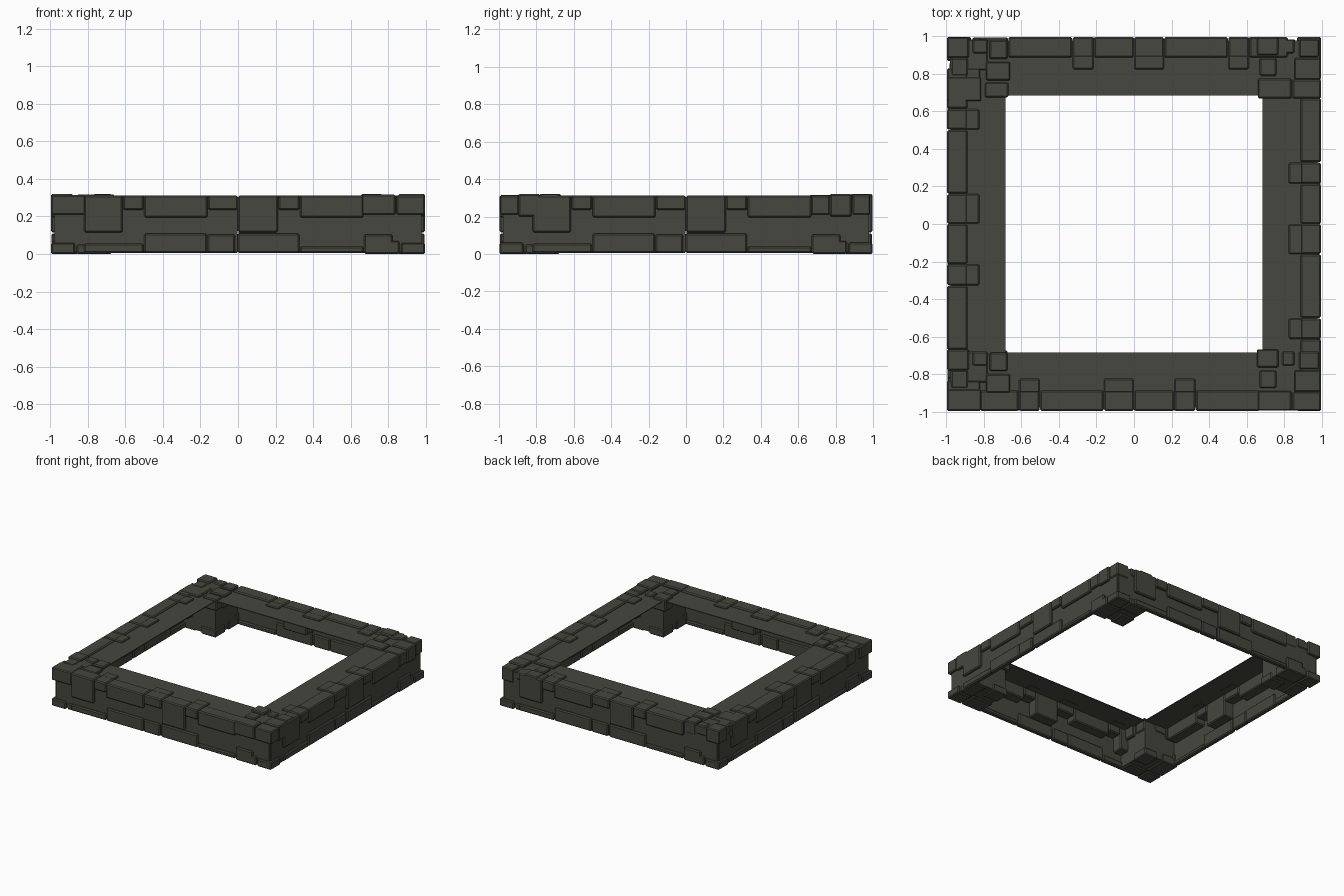
import bpy, bmesh, math
from mathutils import Matrix

stone = bpy.data.materials.new("dark olive stone")
stone.diffuse_color = (0.063, 0.063, 0.05, 1)
OUT = 0.997  # outermost stone face


def build(name, boxes, bevel=0.0):
    """One object from boxes (x0, x1, y0, y1, z0, z1, quarter_turns)."""
    bm = bmesh.new()
    for x0, x1, y0, y1, z0, z1, k in boxes:
        m = (Matrix.Rotation(k * math.pi / 2, 4, 'Z')
             @ Matrix.Translation(((x0 + x1) / 2, (y0 + y1) / 2, (z0 + z1) / 2))
             @ Matrix.Diagonal((x1 - x0, y1 - y0, z1 - z0, 1)))
        bmesh.ops.create_cube(bm, size=1, matrix=m)
    me = bpy.data.meshes.new(name)
    bm.to_mesh(me)
    bm.free()
    me.materials.append(stone)
    ob = bpy.data.objects.new(name, me)
    bpy.context.collection.objects.link(ob)
    if bevel:
        mod = ob.modifiers.new("chamfer", 'BEVEL')
        mod.width = bevel
        mod.segments = 1
    return ob


# thin top slab, four strips around the square opening
build("top_slab", [(-0.97, 0.685, -0.97, -0.685, 0.294, 0.3, k) for k in range(4)])

# thin outer walls, two panels per side with a hairline gap in the middle
build("outer_walls", [(a, b, -0.978, -0.97, 0.01, 0.3, k)
                      for k in range(4) for a, b in ((-0.968, -0.002), (0.002, 0.968))])

# upper course: x start, x end, bottom height
upper = [(-0.82, -0.615, 0.115), (-0.612, -0.503, 0.235), (-0.50, -0.162, 0.195),
         (-0.16, -0.001, 0.235), (0.001, 0.213, 0.115), (0.215, 0.327, 0.235),
         (0.33, 0.67, 0.195)]
build("upper_bricks", [(a, b, -OUT, -0.888, z, 0.312, k)
                       for k in range(4) for a, b, z in upper], 0.008)

# short bricks reach further over the top as thin tabs
tabs = [(-0.612, -0.503), (-0.16, -0.003), (0.215, 0.327)]
build("upper_brick_tabs", [(a, b, -0.90, -0.825, 0.293, 0.312, k)
                           for k in range(4) for a, b in tabs], 0.006)

# lower course, shallow: x start, x end, top height
lower = [(-0.82, -0.503, 0.055), (-0.50, -0.165, 0.11), (-0.162, -0.015, 0.105),
         (-0.003, 0.327, 0.11), (0.33, 0.67, 0.04), (0.672, 0.825, 0.105)]
build("lower_bricks", [(a, b, -0.995, -0.955, 0.006, z, k)
                       for k in range(4) for a, b, z in lower], 0.008)

# square corner posts
build("corner_posts", [(-0.972, -0.685, -0.972, -0.685, 0.012, 0.298, k) for k in range(4)])

# stone clusters on the corners: x0, x1, y0, y1, bottom, top
left = [(-OUT, -0.88, 0.885, 0.995, 0.21, 0.32), (-0.86, -0.78, 0.91, 0.985, 0.25, 0.316),
        (-0.77, -0.675, 0.88, 0.98, 0.22, 0.32), (-0.975, -0.885, 0.79, 0.885, 0.22, 0.314),
        (-0.79, -0.66, 0.765, 0.865, 0.21, 0.318),
        (-OUT, -0.815, 0.655, 0.785, 0.21, 0.314), (-OUT, -0.82, 0.76, 0.83, 0.21, 0.31),
        (-0.98, -0.78, 0.82, 0.985, 0.24, 0.308)]
right = [(0.655, 0.77, 0.90, OUT, 0.22, 0.32), (0.79, 0.855, 0.91, 0.985, 0.25, 0.312),
         (0.88, 0.987, 0.89, 0.985, 0.21, 0.318), (0.67, 0.76, 0.79, 0.885, 0.24, 0.314),
         (0.855, OUT, 0.77, 0.885, 0.20, 0.32), (0.66, 0.84, 0.67, 0.775, 0.21, 0.316),
         (0.845, OUT, 0.67, 0.77, 0.21, 0.312)]
tops = []
for x0, x1, y0, y1, z0, z1 in left + right:
    for dy in (0, -1.665):
        tops.append((x0, x1, max(y0 + dy, -OUT), y1 + dy, z0, z1, 0))
tops.append((-0.795, -0.67, 0.675, 0.755, 0.22, 0.312, 0))
build("corner_cap_stones", tops, 0.007)

# low stones round the foot of each corner
feet = [(-OUT, -0.87, -OUT, -0.87, 0.0, 0.06), (-0.86, -0.69, -0.985, -0.87, 0.0, 0.05),
        (-0.995, -0.85, -0.86, -0.675, 0.0, 0.07), (-0.80, -0.675, -0.81, -0.675, 0.0, 0.06)]
build("corner_foot_stones", [f + (k,) for f in feet for k in range(4)], 0.007)
